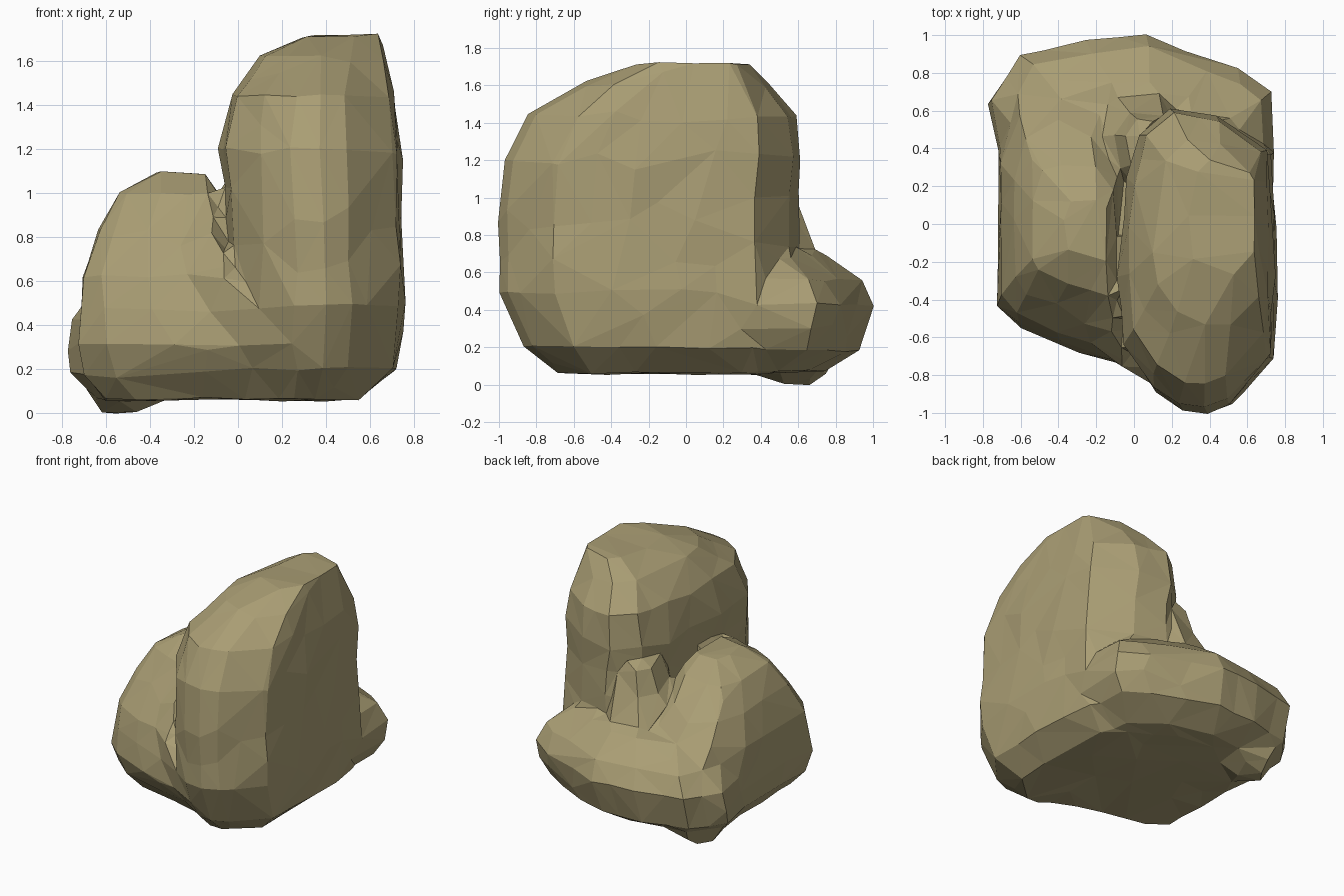
import bpy, bmesh
from mathutils import Vector, noise

if "Cube" in bpy.data.objects:
    bpy.data.objects.remove(bpy.data.objects["Cube"], do_unlink=True)

stone = bpy.data.materials.new("olive stone")
stone.use_nodes = True
colour = (0.40, 0.34, 0.175, 1)
stone.diffuse_color = colour
bsdf = stone.node_tree.nodes["Principled BSDF"]
bsdf.inputs["Base Color"].default_value = colour
bsdf.inputs["Roughness"].default_value = 0.9


def loft(name, plan, rings):
    """Stack a plan outline, fitted to (z, x0, x1, y0, y1) at each level."""
    xs, ys = zip(*plan)
    lo_x, lo_y = min(xs), min(ys)
    wide, deep = max(xs) - lo_x, max(ys) - lo_y
    bm = bmesh.new()
    levels = []
    for z, x0, x1, y0, y1 in rings:
        levels.append([bm.verts.new((x0 + (x - lo_x) / wide * (x1 - x0),
                                     y0 + (y - lo_y) / deep * (y1 - y0), z))
                       for x, y in plan])
    n = len(plan)
    for a, b in zip(levels, levels[1:]):
        for i in range(n):
            j = (i + 1) % n
            bm.faces.new((a[i], a[j], b[j], b[i]))
    bm.faces.new(levels[0])
    bm.faces.new(levels[-1])
    bmesh.ops.recalc_face_normals(bm, faces=bm.faces)
    mesh = bpy.data.meshes.new(name)
    bm.to_mesh(mesh)
    bm.free()
    obj = bpy.data.objects.new(name, mesh)
    bpy.context.collection.objects.link(obj)
    return obj


def bake(obj):
    """Replace the mesh with its modified version."""
    graph = bpy.context.evaluated_depsgraph_get()
    mesh = bpy.data.meshes.new_from_object(obj.evaluated_get(graph))
    obj.modifiers.clear()
    obj.data = mesh


# Tall block
rock = loft("rock",
            [(-.03, .25), (-.08, -.3), (-.04, -.66), (.1, -.88), (.25, -.98), (.38, -1), (.5, -.95),
             (.73, -.7), (.75, -.3), (.74, .1), (.72, .4), (.45, .59), (.2, .64), (.03, .48)],
            [(.06, .05, .56, -.71, .5), (.2, -.02, .72, -.87, .6), (.5, -.05, .76, -1, .61),
             (1, -.06, .74, -1, .6), (1.2, -.09, .74, -.97, .62), (1.44, -.04, .71, -.85, .59),
             (1.62, .1, .67, -.54, .44), (1.715, .29, .64, -.28, .34)])

# Low rounded lobe whose base runs out in front of the block
lobe = loft("side_lobe",
            [(-.72, .4), (-.72, -.45), (-.6, -.57), (-.3, -.69), (-.03, -.77), (.25, -.93),
             (.3, -.6), (.3, .6), (.05, .9), (-.3, .9), (-.6, .8)],
            [(.06, -.6, .35, -.68, .6), (.18, -.7, .36, -.83, .85), (.31, -.72, .34, -.92, .92),
             (.46, -.71, .15, -.86, .86), (.62, -.7, -.01, -.76, .72), (.82, -.64, -.08, -.58, .52),
             (1, -.53, -.1, -.4, .31), (1.09, -.37, -.14, -.2, .13)])

# Spreading ledge along the back, running forward under the block
ledge = loft("back_ledge",
             [(-.76, .66), (-.7, .35), (-.2, .1), (.4, -.2), (.7, 0), (.74, .4), (.73, .7),
              (.58, .8), (.4, .88), (.07, 1), (-.23, .98), (-.6, .89)],
             [(.07, -.64, .5, -.3, .74), (.18, -.76, .66, -.2, .93), (.31, -.77, .73, -.2, .97),
              (.43, -.76, .74, -.2, 1), (.56, -.67, .68, -.2, .94), (.7, -.46, .52, -.2, .74)])

# Buttress closing the cleft between lobe and block
buttress = loft("rear_buttress",
                [(-.25, .5), (-.2, .2), (.1, .2), (.25, .5), (.1, .68), (-.12, .66)],
                [(.5, -.32, .4, .1, .8), (.72, -.24, .3, .2, .69), (.9, -.12, .25, .25, .61),
                 (1.1, -.04, .2, .3, .56)])

# Small foot under the back corner
foot = loft("corner_foot",
            [(-.75, .6), (-.6, .4), (-.35, .5), (-.35, .75), (-.6, .8)],
            [(0, -.63, -.46, .48, .67), (.07, -.67, -.3, .36, .76), (.25, -.76, -.3, .35, .85)])

# Fuse the masses
parts = (lobe, ledge, buttress, foot)
for part in parts:
    mod = rock.modifiers.new("fuse", "BOOLEAN")
    mod.operation = "UNION"
    mod.solver = "EXACT"
    mod.object = part
remesh = rock.modifiers.new("even", "REMESH")
remesh.mode = "VOXEL"
remesh.voxel_size = 0.03
bake(rock)
for part in parts:
    bpy.data.objects.remove(part, do_unlink=True)

# Weathered bumps
for v in rock.data.vertices:
    v.co += v.normal * 0.014 * noise.noise(v.co * 4 + Vector((4, 1, 7)))

# Break the surface into irregular flat facets
facet = rock.modifiers.new("facet", "DECIMATE")
facet.ratio = 560 / (2 * len(rock.data.polygons))
bake(rock)

rock.data.materials.clear()
rock.data.materials.append(stone)
for face in rock.data.polygons:
    face.use_smooth = False
    face.material_index = 0
